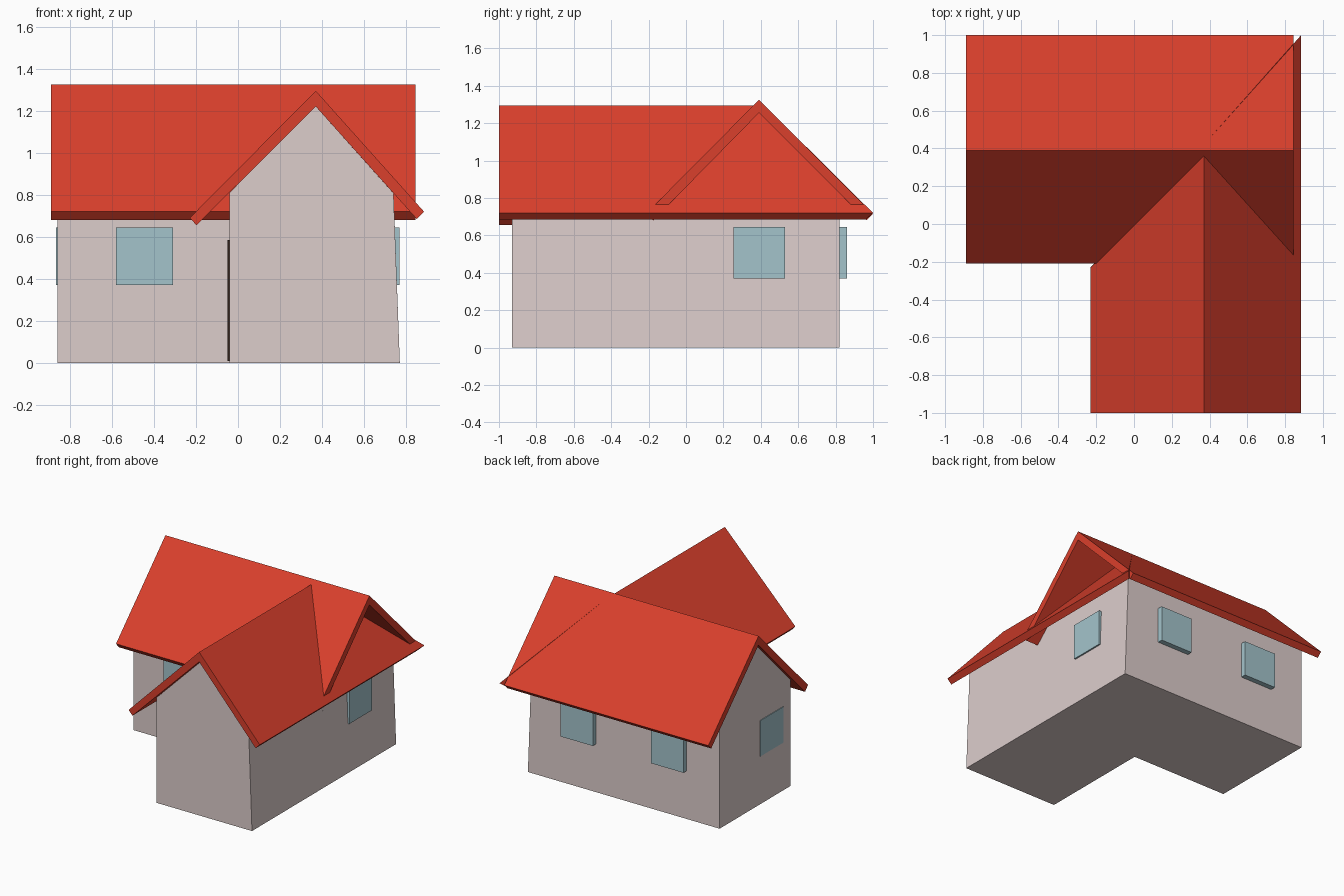
import bpy, bmesh
from mathutils import Vector

if "Cube" in bpy.data.objects:
    bpy.data.objects.remove(bpy.data.objects["Cube"])


def material(name, rgb):
    m = bpy.data.materials.new(name)
    m.diffuse_color = (*rgb, 1)
    m.use_nodes = True
    m.node_tree.nodes["Principled BSDF"].inputs["Base Color"].default_value = m.diffuse_color
    return m


WALL = material("plaster", (0.72, 0.61, 0.60))
ROOF = material("red_tile", (0.70, 0.05, 0.025))
GLASS = material("glass", (0.37, 0.55, 0.60))
WOOD = material("dark_wood", (0.03, 0.015, 0.01))


def extrude(name, profile, axis, a, b, mat, cuts=()):
    """Extrude a (horizontal, z) profile along x or y, then trim with planes (point, outward normal)."""
    bm = bmesh.new()

    def ring(t):
        return [bm.verts.new((t, h, z) if axis == 'x' else (h, t, z)) for h, z in profile]

    lo, hi = ring(a), ring(b)
    n = len(profile)
    bm.faces.new(lo)
    bm.faces.new(hi)
    for i in range(n):
        j = (i + 1) % n
        bm.faces.new((lo[i], lo[j], hi[j], hi[i]))
    for co, no in cuts:
        geom = bm.verts[:] + bm.edges[:] + bm.faces[:]
        res = bmesh.ops.bisect_plane(bm, geom=geom, plane_co=co,
                                     plane_no=Vector(no).normalized(), clear_outer=True)
        edges = [e for e in res['geom_cut'] if isinstance(e, bmesh.types.BMEdge)]
        bmesh.ops.contextual_create(bm, geom=edges)
    bmesh.ops.recalc_face_normals(bm, faces=bm.faces[:])
    me = bpy.data.meshes.new(name)
    bm.to_mesh(me)
    bm.free()
    me.materials.append(mat)
    ob = bpy.data.objects.new(name, me)
    bpy.context.collection.objects.link(ob)
    return ob


def box(name, x, y, z, mat):
    return extrude(name, [(y[0], z[0]), (y[1], z[0]), (y[1], z[1]), (y[0], z[1])],
                   'x', x[0], x[1], mat)


# Main walls: gabled block, right side leaning in and trimmed under the wing's roof slope
main_profile = [(-0.04, 0), (0.82, 0), (0.82, 0.825), (0.39, 1.255), (-0.04, 0.825)]
extrude("main_walls", main_profile, 'x', -0.86, 0.80, WALL,
        [((0.77, 0, 0), (0.81, 0, 0.03)),
         ((0.37, 0, 1.22), (1.117, 0, 1))])

# Front wing walls
wing_profile = [(-0.04, 0), (0.77, 0), (0.74, 0.807), (0.37, 1.22), (-0.04, 0.81)]
extrude("wing_walls", wing_profile, 'y', -0.93, -0.04, WALL)

# Main roof: chevron running left to right
extrude("main_roof", [(-0.21, 0.72), (0.39, 1.325), (1.0, 0.715), (0.965, 0.68),
                      (0.39, 1.255), (-0.175, 0.68)], 'x', -0.89, 0.845, ROOF)

# Wing roof: left slope ends in the valley, right slope runs back to a mitred corner
extrude("wing_roof_left", [(-0.23, 0.69), (0.37, 1.295), (0.37, 1.22), (-0.197, 0.655)],
        'y', -1, 1, ROOF, [((0.37, 0.37, 0), (-1, 1, 0))])
extrude("wing_roof_right", [(0.37, 1.295), (0.885, 0.72), (0.85, 0.685), (0.37, 1.22)],
        'y', -1, 1.2, ROOF, [((0.885, 1.0, 0), (-0.58, 0.515, 0))])

# Windows
Z = (0.37, 0.645)
box("window_front", (-0.58, -0.31), (-0.075, -0.03), Z, GLASS)
for i, x in enumerate((-0.58, 0.19)):
    box(f"window_back_{i + 1}", (x, x + 0.275), (0.81, 0.86), Z, GLASS)
box("window_left", (-0.865, -0.85), (0.05, 0.33), Z, GLASS)
box("window_right", (0.735, 0.768), (0.255, 0.53), Z, GLASS)

# Door on the inner side of the wing
box("door", (-0.05, -0.035), (-0.62, -0.34), (0.01, 0.585), WOOD)
